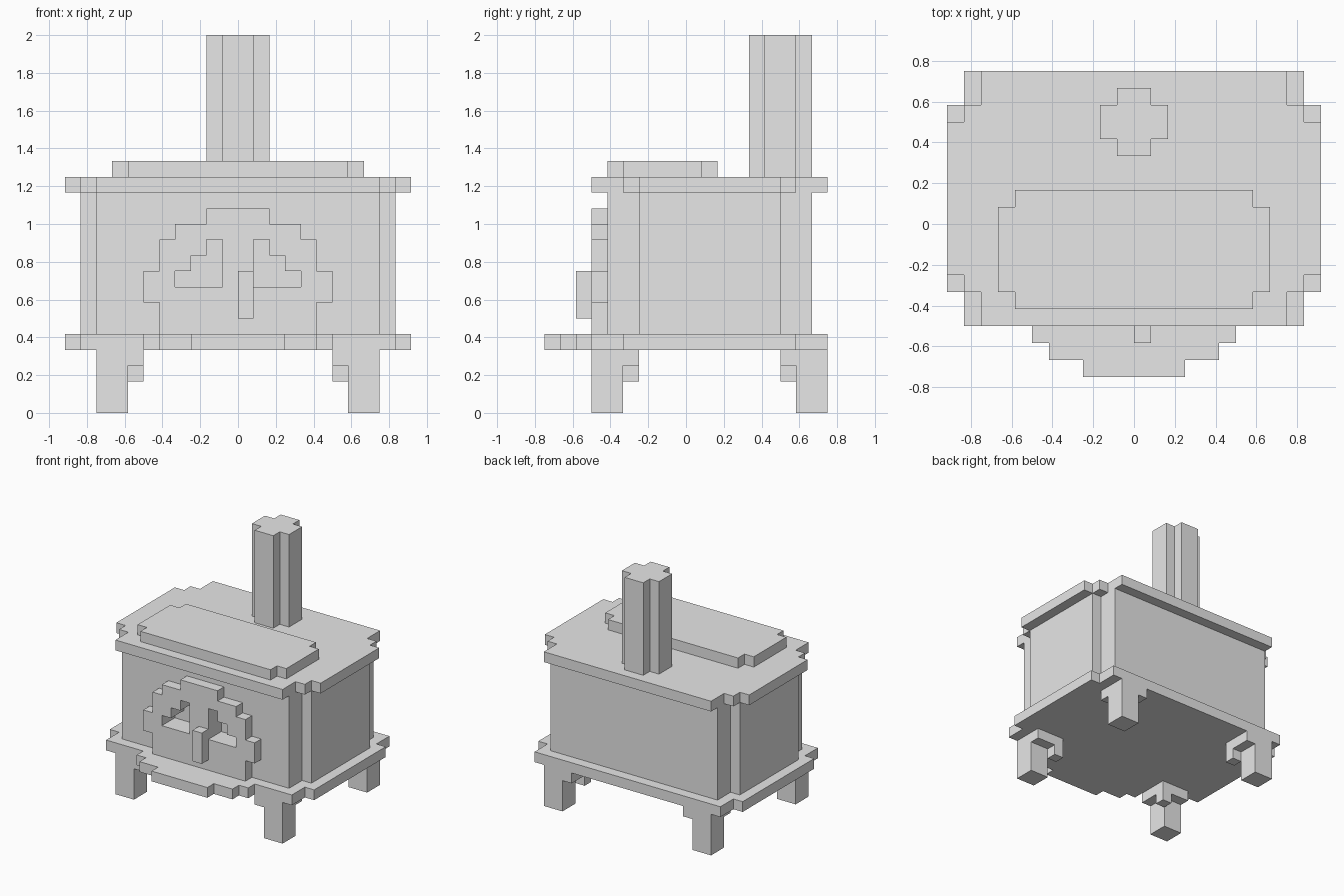
import bpy
import bmesh

U = 1 / 12  # one block

if "Cube" in bpy.data.objects:
    bpy.data.objects.remove(bpy.data.objects["Cube"], do_unlink=True)

grey = bpy.data.materials.new("plain_grey")
grey.use_nodes = True
grey.diffuse_color = (0.8, 0.8, 0.8, 1)
grey.node_tree.nodes["Principled BSDF"].inputs["Base Color"].default_value = (0.8, 0.8, 0.8, 1)


def prism(name, outline, low, high, upright=False):
    """Extrude an outline up along z, or along y when upright."""
    bm = bmesh.new()

    def place(a, b, c):
        return (a * U, c * U, b * U) if upright else (a * U, b * U, c * U)

    face = bm.faces.new([bm.verts.new(place(a, b, low)) for a, b in outline])
    shift = [q - p for p, q in zip(place(0, 0, low), place(0, 0, high))]
    new = bmesh.ops.extrude_face_region(bm, geom=[face], use_keep_orig=True)["geom"]
    bmesh.ops.translate(bm, vec=shift, verts=[g for g in new if isinstance(g, bmesh.types.BMVert)])
    bmesh.ops.recalc_face_normals(bm, faces=bm.faces)
    mesh = bpy.data.meshes.new(name)
    bm.to_mesh(mesh)
    bm.free()
    mesh.materials.append(grey)
    obj = bpy.data.objects.new(name, mesh)
    bpy.context.collection.objects.link(obj)
    return obj


def stairs(rows, end):
    """One side of a stepped outline from (start, half width) rows."""
    points = []
    for i, (start, width) in enumerate(rows):
        stop = rows[i + 1][0] if i + 1 < len(rows) else end
        points += [(width, start), (width, stop)]
    return points


def symmetric(rows, end):
    right = stairs(rows, end)
    return right + [(-a, b) for a, b in reversed(right)]


def rect(x0, x1, y0, y1):
    return [(x0, y0), (x1, y0), (x1, y1), (x0, y1)]


# Base slab with stepped hearth lip, and firebox
prism("base_slab", symmetric([(-9, 3), (-8, 5), (-7, 6), (-6, 10), (-4, 11), (7, 10)], 9), 4, 5)
body = prism("firebox", symmetric([(-5, 9), (-3, 10), (6, 9)], 8), 5, 14)

# Top slab, hot plate and chimney
prism("top_slab", symmetric([(-6, 9), (-4, 10), (-3, 11), (6, 10), (7, 9)], 9), 14, 15)
prism("hot_plate", symmetric([(-5, 7), (-4, 8), (1, 7)], 2), 15, 16)
prism("chimney", symmetric([(4, 1), (5, 2), (7, 1)], 8), 15, 24)

# Arched door with two stepped openings and a handle
door = prism("door", symmetric([(5, 5), (7, 6), (9, 5), (11, 4), (12, 2)], 13), -6, -5, True)
prism("door_handle", rect(0, 1, 6, 9), -7, -6, True)

opening = [(1, 8)] + stairs([(8, 4), (9, 3), (10, 2)], 11) + [(1, 11)]
for side in (-1, 1):
    cutter = prism("opening_cutter", [(a * side, b) for a, b in opening], -6.5, -4, True)
    cutter.hide_render = True
    for target in (body, door):
        cut = target.modifiers.new("opening", "BOOLEAN")
        cut.operation = "DIFFERENCE"
        cut.solver = "EXACT"
        cut.object = cutter
        bpy.context.view_layer.objects.active = target
        bpy.ops.object.modifier_apply(modifier=cut.name)
    bpy.data.objects.remove(cutter, do_unlink=True)

# Legs with corner brackets, mirrored to the four corners
leg_parts = [
    ("leg", rect(7, 9, -6, -4), 0, 3),
    ("leg_bracket", rect(6, 9, -6, -3), 3, 4),
    ("leg_inner_block", rect(6, 7, -4, -3), 2, 3),
]
for end in ("front", "back"):
    for side, sign in (("left", 1), ("right", -1)):
        for part, outline, low, high in leg_parts:
            points = [(a * sign, b if end == "front" else 3 - b) for a, b in outline]
            prism(f"{end}_{side}_{part}", points, low, high)
